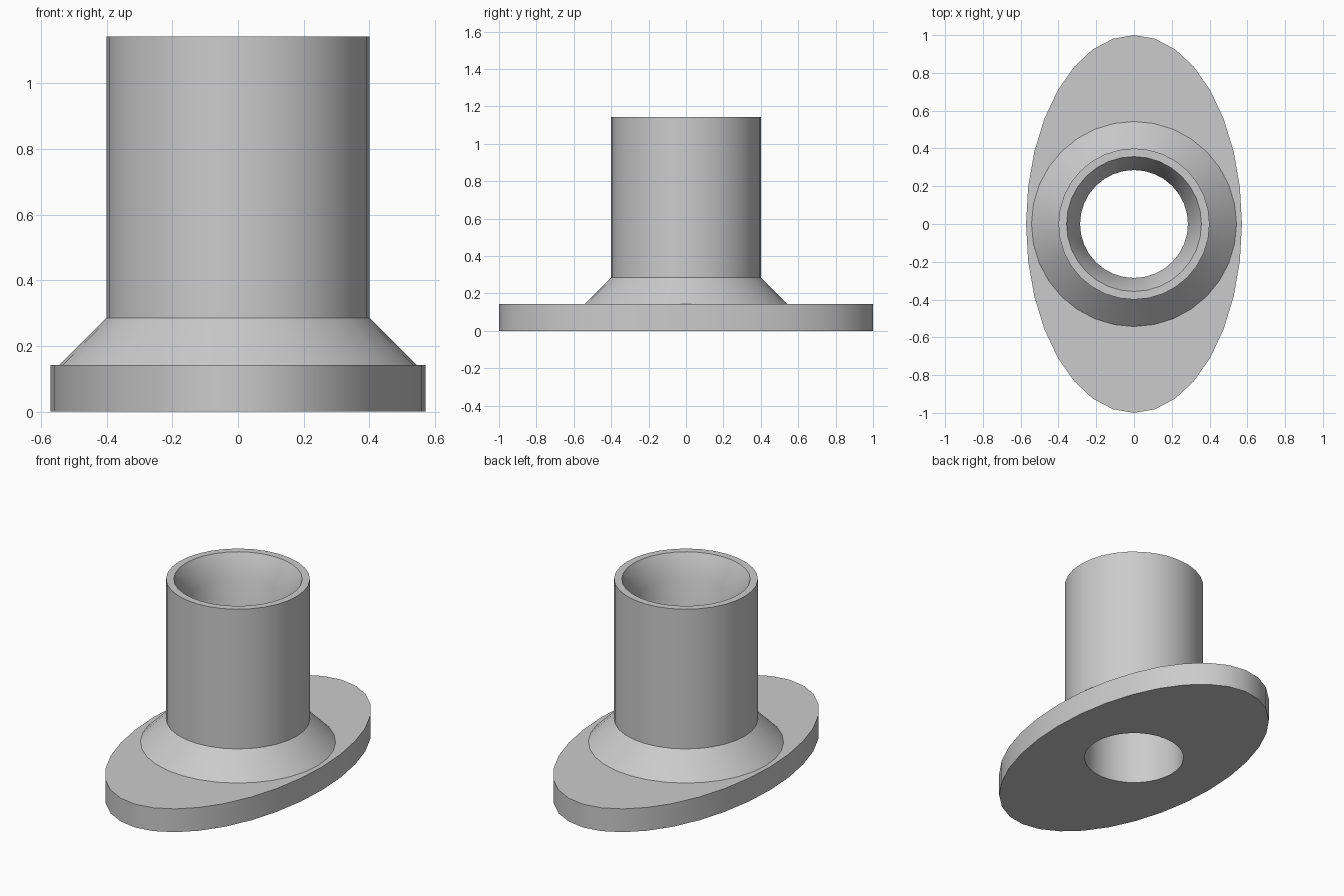
import bpy
import bmesh
import math

cube = bpy.data.objects.get("Cube")
if cube:
    bpy.data.objects.remove(cube, do_unlink=True)

SIDES = 32
U = 1 / 7            # design unit
BORE = 2 * U         # radius of the through hole

grey = bpy.data.materials.new("light grey")
grey.use_nodes = True
colour = (0.6, 0.6, 0.6, 1)
grey.diffuse_color = colour
grey.node_tree.nodes["Principled BSDF"].inputs["Base Color"].default_value = colour


def lathe(name, profile, closed=False):
    """Loft elliptical rings given as (x radius, y radius, height)."""
    bm = bmesh.new()
    rings = []
    for rx, ry, z in profile:
        angles = [math.tau * i / SIDES for i in range(SIDES)]
        rings.append([bm.verts.new((rx * math.cos(a), ry * math.sin(a), z)) for a in angles])
    pairs = list(zip(rings, rings[1:]))
    if closed:
        pairs.append((rings[-1], rings[0]))
    for low, high in pairs:
        for i in range(SIDES):
            j = (i + 1) % SIDES
            bm.faces.new((low[i], low[j], high[j], high[i]))
    mesh = bpy.data.meshes.new(name)
    bm.to_mesh(mesh)
    bm.free()
    mesh.materials.append(grey)
    obj = bpy.data.objects.new(name, mesh)
    bpy.context.collection.objects.link(obj)
    bpy.ops.object.select_all(action="DESELECT")
    obj.select_set(True)
    bpy.context.view_layer.objects.active = obj
    bpy.ops.object.shade_smooth_by_angle(angle=math.radians(30))
    return obj


# Oval base plate with a round hole
lathe("base_flange", [
    (BORE, BORE, 0), (4 * U, 7 * U, 0),
    (4 * U, 7 * U, U), (BORE, BORE, U),
], closed=True)

# Conical collar, straight tube and bore with a tapered mouth
body = [(3.8, 1), (2.8, 2), (2.8, 8), (2.5, 8), (2, 7), (2, 1)]
lathe("collar_and_tube", [(r * U, r * U, z * U) for r, z in body])
